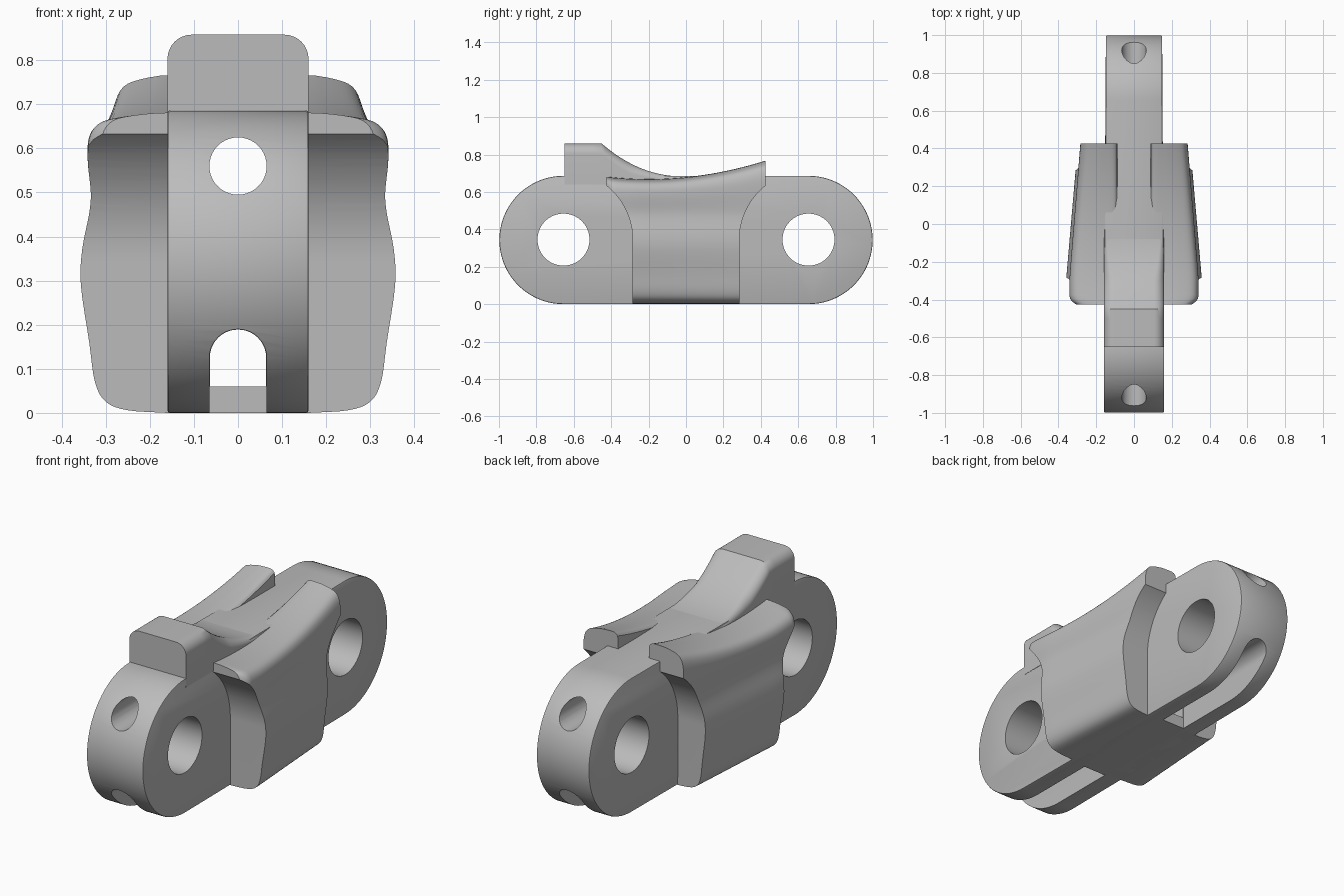
import bpy, bmesh
from math import sin, cos, pi, radians
from mathutils import Vector

cube = bpy.data.objects.get("Cube")
if cube:
    bpy.data.objects.remove(cube, do_unlink=True)

steel = bpy.data.materials.new("plain grey")
steel.use_nodes = True
GREY = (0.5, 0.5, 0.5, 1)
steel.diffuse_color = GREY
steel.node_tree.nodes["Principled BSDF"].inputs["Base Color"].default_value = GREY

HALF_H = 0.343      # radius of the rounded link ends
PIN_Y = 0.655       # pin centre distance from the middle


def loft(name, rings):
    """Skin a row of matching closed rings and cap both ends."""
    bm = bmesh.new()
    rows = [[bm.verts.new(p) for p in ring] for ring in rings]
    n = len(rows[0])
    for a, b in zip(rows, rows[1:]):
        for i in range(n):
            j = (i + 1) % n
            bm.faces.new((a[i], a[j], b[j], b[i]))
    bm.faces.new(rows[0])
    bm.faces.new(rows[-1])
    bmesh.ops.recalc_face_normals(bm, faces=bm.faces)
    me = bpy.data.meshes.new(name)
    bm.to_mesh(me)
    bm.free()
    me.materials.append(steel)
    ob = bpy.data.objects.new(name, me)
    bpy.context.collection.objects.link(ob)
    return ob


def arc(cu, cv, r, start, end, n):
    angles = [radians(start + (end - start) * i / n) for i in range(n + 1)]
    return [(cu + r * cos(a), cv + r * sin(a)) for a in angles]


def along_x(name, profile, half):
    return loft(name, [[(x, y, z) for y, z in profile] for x in (-half, half)])


def along_y(name, profile, y0, y1):
    return loft(name, [[(x, y, z) for x, z in profile] for y in (y0, y1)])


def apply(ob, kind, **settings):
    bpy.ops.object.select_all(action='DESELECT')
    bpy.context.view_layer.objects.active = ob
    ob.select_set(True)
    mod = ob.modifiers.new(kind, kind)
    for key, value in settings.items():
        setattr(mod, key, value)
    bpy.ops.object.modifier_apply(modifier=mod.name)


def carve(ob, cutter, operation='DIFFERENCE'):
    cutter.hide_render = True
    apply(ob, 'BOOLEAN', object=cutter, operation=operation, solver='EXACT')
    bpy.data.objects.remove(cutter, do_unlink=True)


def smooth(ob, angle=35):
    bpy.ops.object.select_all(action='DESELECT')
    bpy.context.view_layer.objects.active = ob
    ob.select_set(True)
    bpy.ops.object.shade_smooth_by_angle(angle=radians(angle))


def spline(points, steps):
    """Smooth curve through the points."""
    pts = [Vector(p) for p in points]
    pts = [2 * pts[0] - pts[1]] + pts + [2 * pts[-1] - pts[-2]]
    out = []
    for a, b, c, d in zip(pts, pts[1:], pts[2:], pts[3:]):
        for i in range(steps):
            t = i / steps
            out.append(b + 0.5 * t * (c - a + t * (2 * a - 5 * b + 4 * c - d
                       + t * (3 * (b - c) + d - a))))
    return out + [pts[-2]]


# Link body: a stadium plate, slightly thinner at the rear
stadium = (arc(PIN_Y, HALF_H, HALF_H, -90, 90, 40)
           + arc(-PIN_Y, HALF_H, HALF_H, 90, 270, 40))
link = along_x("link_body", stadium, 1)
for v in link.data.vertices:
    v.co.x *= 0.16 if v.co.y < 0 else 0.149
apply(link, 'BEVEL', width=0.006, segments=2, limit_method='ANGLE',
      angle_limit=radians(50))

# Pin holes, upper bore, and lower passage that opens downward at the ends
for side in (-1, 1):
    carve(link, along_x("pin_cutter", arc(side * PIN_Y, HALF_H + 0.002, 0.139, 0, 360, 64)[:-1], 0.5))
carve(link, along_y("bore_cutter", arc(0, 0.56, 0.065, 0, 360, 40)[:-1], -1.2, 1.2))


def arch(r, floor):
    return arc(0, 0.125, r, 0, 180, 20) + [(-r, floor), (r, floor)]


for side in (-1, 1):
    carve(link, along_y("slot_cutter", arch(0.065, -0.1), side * 0.3, side * 1.2))
carve(link, along_y("passage_cutter", arch(0.064, 0.06), -0.35, 0.35))
smooth(link)

# Raised stop with a curved ramp running back into the link
rings = []
for i in range(-4, 25):
    y = -0.45 + 0.05 * i if i < 0 else -0.45 * (1 - i / 24)
    h = 0.682 + 0.176 * min(1, -y / 0.45) ** 2.2
    r = min(0.055, 0.5 * (h - 0.64))
    section = ([(0.16, 0.64)] + arc(0.16 - r, h - r, r, 0, 90, 8)
               + arc(r - 0.16, h - r, r, 90, 180, 8) + [(-0.16, 0.64)])
    rings.append([(x, y, z) for x, z in section])
smooth(loft("raised_stop", rings))

# Side cheeks: waved section tapering to the rear and rising at the top
wave = spline([(0.16, 0), (0.25, 0.006), (0.30, 0.025), (0.325, 0.07),
               (0.338, 0.16), (0.357, 0.29), (0.354, 0.37), (0.338, 0.45),
               (0.334, 0.5), (0.341, 0.58), (0.337, 0.635), (0.31, 0.667),
               (0.25, 0.68), (0.18, 0.685), (0.11, 0.685), (0.09, 0.675)], 4)
section = [(0.087, 0)] + [tuple(p) for p in wave] + [(0.087, 0.655)]
stations = [-0.425, -0.42, -0.41, -0.395] + [-0.375 + 0.04 * i for i in range(21)]
rings = []
for y in stations:
    taper = min(1, 1 - 0.24 * (y + 0.28))
    taper -= 0.09 * max(0, (-0.385 - y) / 0.04) ** 2
    rise = (0.678 + 0.1 * y + 0.25 * y * y - 0.5) / 0.185
    rings.append([(0.087 + (x - 0.087) * (taper * 1.33 - 0.33 if x > 0.2 else taper)
                   if x > 0.2 else x * (1 if x < 0.12 else 0.5 + 0.5 * taper), y,
                   z if z < 0.5 else 0.5 + (z - 0.5) * rise) for x, z in section])
cheeks = loft("side_cheeks", rings)

# Cheek ends are scooped out concentric with the pins
front = arc(-PIN_Y, HALF_H, 0.37, 0, 60, 20)
scoop = [(-0.285, -0.1)] + front + [(-0.47, 0.95)]
scoop += [(-y, z) for y, z in reversed(scoop)]
carve(cheeks, along_x("scoop_cutter", scoop, 0.6), 'INTERSECT')
apply(cheeks, 'MIRROR', use_mirror_merge=False)
smooth(cheeks)
